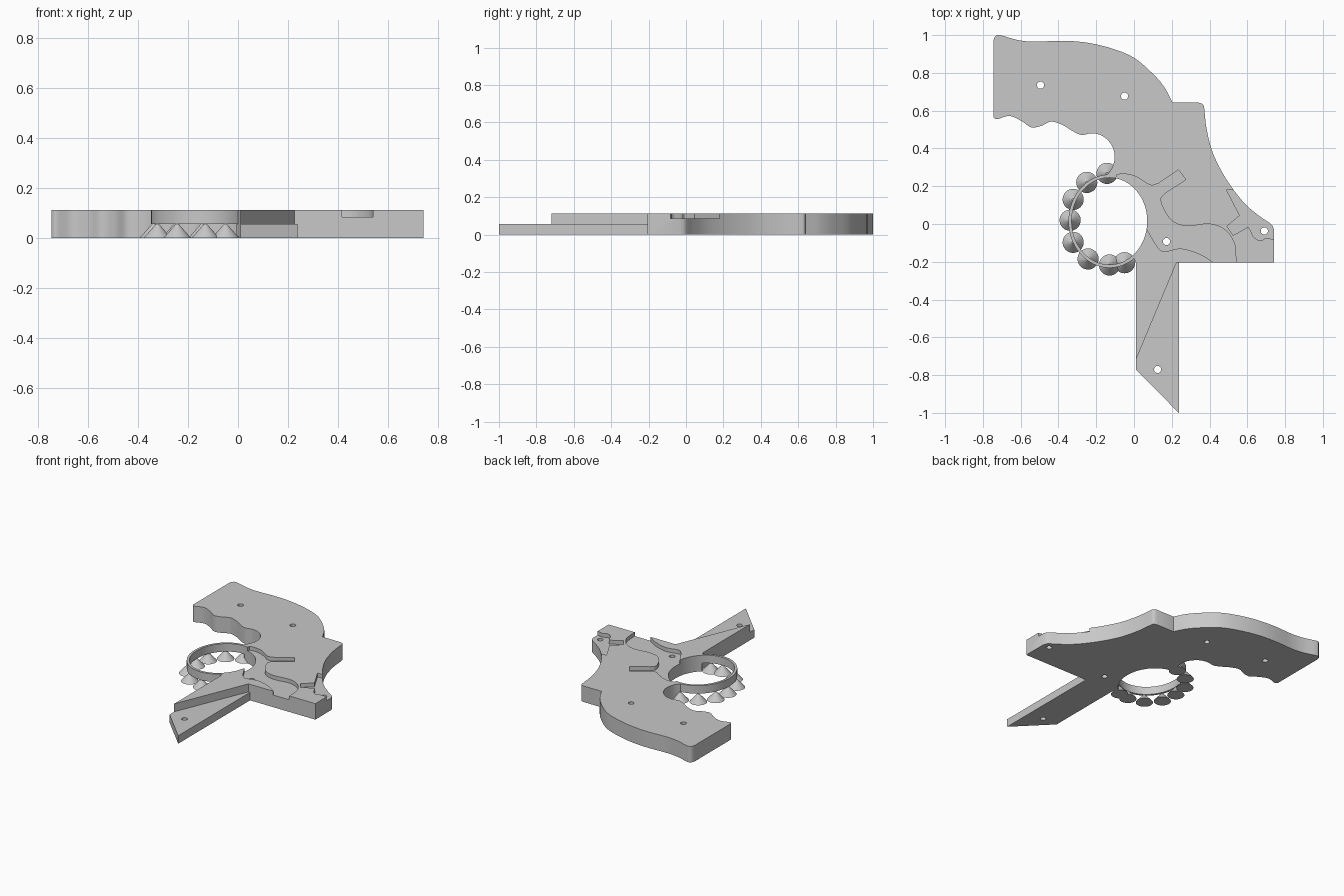
import bpy
import bmesh
from math import cos, sin, radians
from mathutils import Vector

old = bpy.data.objects.get("Cube")
if old:
    bpy.data.objects.remove(old, do_unlink=True)

THICK, HALF, POCKET = 0.112, 0.056, 0.085

grey = bpy.data.materials.new("plain_grey")
grey.use_nodes = True
grey.diffuse_color = (0.58, 0.58, 0.58, 1)
grey.node_tree.nodes["Principled BSDF"].inputs["Base Color"].default_value = grey.diffuse_color


def smooth(*points, steps=6):
    """Catmull-Rom curve through the points, with free ends."""
    pts = [Vector(p) for p in points]
    pts = [pts[0] * 2 - pts[1]] + pts + [pts[-1] * 2 - pts[-2]]
    out = []
    for a, b, c, d in zip(pts, pts[1:], pts[2:], pts[3:]):
        for i in range(steps):
            t = i / steps
            out.append((b * 2 + (c - a) * t + (a * 2 - b * 5 + c * 4 - d) * t ** 2
                        + (b * 3 - a - c * 3 + d) * t ** 3) / 2)
    return out + [pts[-2]]


def loop_arc(start, end, grow=0.0, steps=48):
    """Part of the oval around the trigger opening."""
    angles = [radians(start + (end - start) * i / steps) for i in range(steps + 1)]
    return [Vector((-0.13 + (0.2 + grow) * cos(a), 0.015 + (0.23 + grow) * sin(a))) for a in angles]


def finish(name, bm):
    bmesh.ops.recalc_face_normals(bm, faces=bm.faces[:])
    mesh = bpy.data.meshes.new(name)
    bm.to_mesh(mesh)
    bm.free()
    mesh.materials.append(grey)
    obj = bpy.data.objects.new(name, mesh)
    bpy.context.collection.objects.link(obj)
    return obj


def prism(name, outline, bottom, top):
    bm = bmesh.new()
    face = bm.faces.new([bm.verts.new((p[0], p[1], bottom)) for p in outline])
    side = bmesh.ops.extrude_face_region(bm, geom=[face])
    verts = [v for v in side["geom"] if isinstance(v, bmesh.types.BMVert)]
    bmesh.ops.translate(bm, verts=verts, vec=(0, 0, top - bottom))
    return finish(name, bm)


def cut(target, cutter):
    mod = target.modifiers.new(cutter.name, "BOOLEAN")
    mod.operation = "DIFFERENCE"
    mod.solver = "EXACT"
    mod.object = cutter
    cutter.hide_render = True
    cutter.hide_set(True)


def drill(target, name, x, y):
    points = [(x + 0.019 * cos(radians(a)), y + 0.019 * sin(radians(a))) for a in range(0, 360, 15)]
    cut(target, prism(name, points, -0.1, 0.2))


# Main body: grip, frame and the raised wedge over the blade
back = smooth((-0.745, 0.97), (-0.735, 0.992), (-0.71, 1.0), (-0.62, 0.975), (-0.53, 0.965),
              (-0.38, 0.97), (-0.25, 0.96), (-0.12, 0.93), (0, 0.88), (0.1, 0.795),
              (0.16, 0.725), (0.205, 0.642))
spine = smooth((0.345, 0.642), (0.365, 0.633), (0.372, 0.61), (0.385, 0.5), (0.42, 0.37),
               (0.49, 0.235), (0.58, 0.115), (0.66, 0.045), (0.725, 0), (0.742, -0.03))
wedge = [(0.742, -0.205), (0.225, -0.205), (0.01, -0.72), (0.01, -0.205)]
opening = loop_arc(-52, 88)
fingers = smooth((-0.14, 0.262), (-0.115, 0.3), (-0.102, 0.36), (-0.12, 0.42), (-0.165, 0.465),
                 (-0.22, 0.48), (-0.28, 0.472), (-0.33, 0.495), (-0.38, 0.525), (-0.44, 0.542),
                 (-0.49, 0.52), (-0.545, 0.512), (-0.595, 0.545), (-0.66, 0.572),
                 (-0.725, 0.555), (-0.745, 0.565))
body = prism("body", back + spine + wedge + opening + fingers, 0, THICK)

# Shallow pocket for the trigger linkage
pocket = (smooth((-0.115, 0.255), (-0.06, 0.265), (0, 0.255), (0.045, 0.23), (0.09, 0.205), (0.13, 0.215))
          + [(0.235, 0.287), (0.275, 0.235)]
          + smooth((0.165, 0.165), (0.14, 0.125), (0.18, 0.04), (0.23, 0), (0.3, -0.01), (0.4, 0),
                   (0.48, -0.03), (0.53, -0.1), (0.54, -0.19))
          + [(0.54, -0.3), (0.415, -0.3)]
          + smooth((0.415, -0.2), (0.35, -0.16), (0.25, -0.13), (0.16, -0.145), (0.12, -0.115), (0.07, -0.03))
          + [(0, 0), (-0.1, 0.15)])
cut(body, prism("linkage_pocket_cutter", pocket, POCKET, 0.2))

# Shallow pocket at the tail, open to the outside
tail = ([(0.49, 0.18), (0.56, 0.045), (0.492, -0.012), (0.525, -0.06), (0.605, -0.015)]
        + smooth((0.615, -0.03), (0.635, -0.07), (0.67, -0.088), (0.7, -0.075), (0.742, -0.083))
        + [(0.85, -0.083), (0.85, 0.18)])
cut(body, prism("tail_pocket_cutter", tail, POCKET, 0.2))

for i, spot in enumerate([(-0.495, 0.735), (-0.05, 0.677), (0.172, -0.093), (0.69, -0.037)]):
    drill(body, f"body_hole_cutter_{i}", *spot)

# Lower half of the blade
blade = prism("blade", [(0.225, -0.205), (0.237, -0.205), (0.237, -1), (0.01, -0.77), (0.01, -0.72)], 0, HALF)
drill(blade, "blade_hole_cutter", 0.125, -0.77)

# Trigger loop, a thin oval band at the upper half
loop = prism("trigger_loop", loop_arc(80, 310, 0.017) + loop_arc(310, 80), HALF, THICK)

# Small support cones below the loop
cones = []
for x, y in [(-0.143, 0.268), (-0.25, 0.22), (-0.322, 0.13), (-0.338, 0.02),
             (-0.322, -0.097), (-0.243, -0.185), (-0.13, -0.217), (-0.05, -0.205)]:
    bm = bmesh.new()
    bmesh.ops.create_cone(bm, cap_ends=True, segments=32, radius1=0.056, radius2=0.006, depth=HALF)
    bmesh.ops.translate(bm, verts=bm.verts[:], vec=(x, y, HALF / 2))
    cones.append(finish(f"support_cone_{len(cones)}", bm))

# Smooth the curved walls, keep the rims sharp
bpy.ops.object.select_all(action="DESELECT")
for obj in [body, blade, loop] + cones:
    obj.select_set(True)
bpy.context.view_layer.objects.active = body
bpy.ops.object.shade_smooth_by_angle(angle=radians(30))
